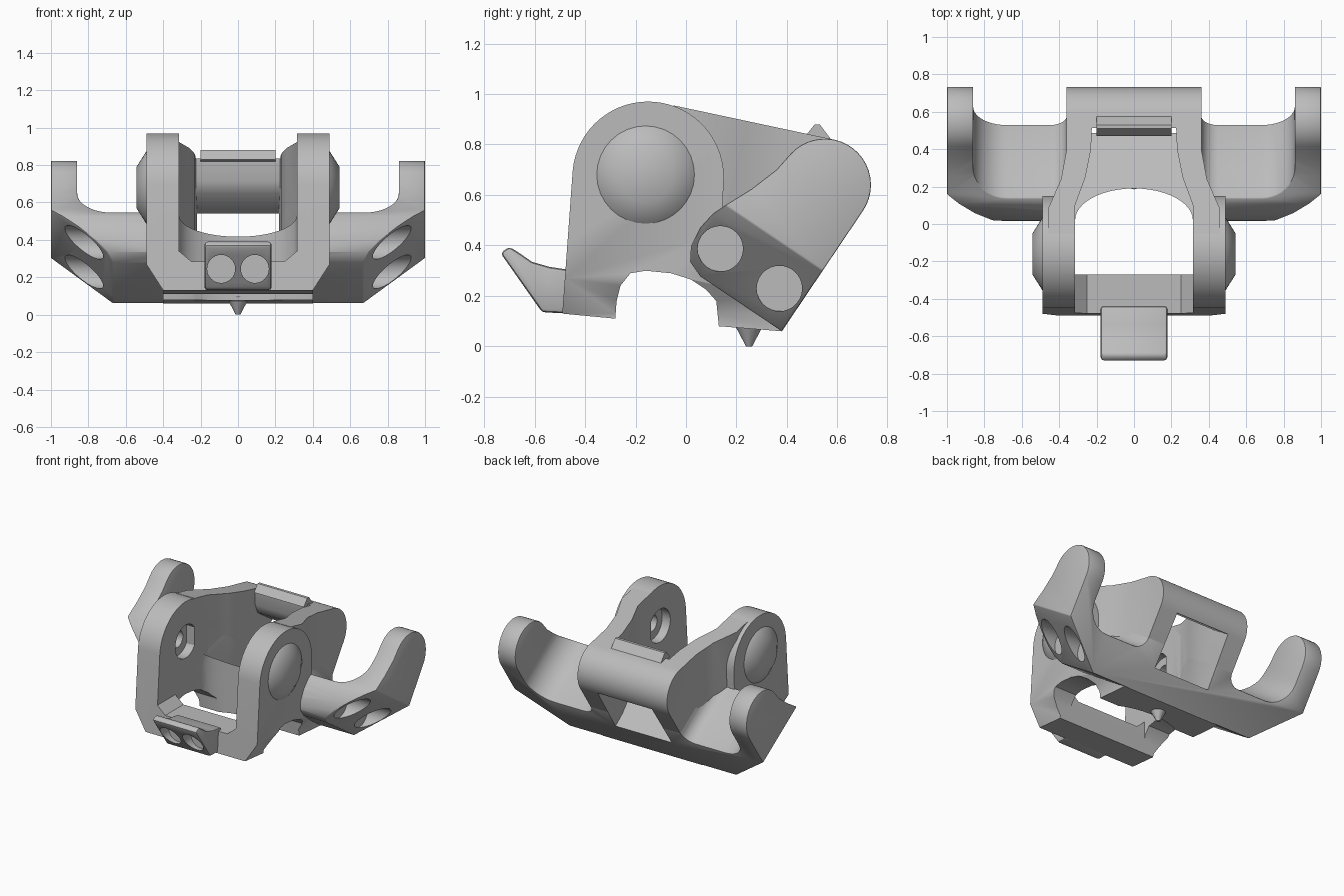
import bpy, bmesh
from math import sin, cos, pi, radians
from mathutils import Vector

if "Cube" in bpy.data.objects:
    bpy.data.objects.remove(bpy.data.objects["Cube"])

metal = bpy.data.materials.new("matte grey metal")
metal.use_nodes = True
GREY = (0.5, 0.5, 0.5, 1)
metal.diffuse_color = GREY
metal.node_tree.nodes["Principled BSDF"].inputs["Base Color"].default_value = GREY

# Drawing frames: origin, two sketch axes, extrusion axis
X, Y, Z = Vector((1, 0, 0)), Vector((0, 1, 0)), Vector((0, 0, 1))
ALONG = Vector((0, 0.558, 0.829)).normalized()   # direction the yoke opens
INTO = Vector((0, -0.829, 0.558)).normalized()   # from the back plane inwards
HEEL = Vector((0, 0.38, 0.06))
ZERO = Vector()
SIDE = (ZERO, Y, Z, X)
PLAN = (ZERO, X, Y, Z)
FRONT = (ZERO, X, Z, Y)
BACK = (HEEL, X, ALONG, INTO)
ARM_SIDE = (HEEL, INTO, ALONG, X)


def arc(cx, cy, r, a, b, steps=20, ry=None):
    ry = ry or r
    angles = [radians(a + (b - a) * i / steps) for i in range(steps + 1)]
    return [(cx + r * cos(t), cy + ry * sin(t)) for t in angles]


def tilt(n, t):
    p = HEEL + INTO * n + ALONG * t
    return (p.y, p.z)


def mirrored(half):
    return half + [(-x, y) for x, y in reversed(half)]


def prism(name, pts, frame, lo, hi):
    o, u, v, w = frame
    bm = bmesh.new()
    rings = [[bm.verts.new(o + u * a + v * b + w * c) for a, b in pts] for c in (lo, hi)]
    bm.faces.new(rings[0])
    bm.faces.new(rings[1])
    for i in range(len(pts)):
        j = (i + 1) % len(pts)
        bm.faces.new((rings[0][i], rings[0][j], rings[1][j], rings[1][i]))
    bmesh.ops.recalc_face_normals(bm, faces=bm.faces)
    mesh = bpy.data.meshes.new(name)
    bm.to_mesh(mesh)
    bm.free()
    mesh.materials.append(metal)
    ob = bpy.data.objects.new(name, mesh)
    bpy.context.collection.objects.link(ob)
    return ob


def cone(name, base, tip, r1, r2, segments=32):
    base, tip = Vector(base), Vector(tip)
    axis = tip - base
    bpy.ops.mesh.primitive_cone_add(vertices=segments, radius1=r1, radius2=r2, depth=axis.length,
                                    location=(base + tip) / 2,
                                    rotation=axis.to_track_quat("Z", "Y").to_euler())
    ob = bpy.context.object
    ob.name = name
    ob.data.materials.append(metal)
    return ob


def apply_modifier(ob, mod):
    with bpy.context.temp_override(object=ob, active_object=ob):
        bpy.ops.object.modifier_apply(modifier=mod.name)


def combine(ob, tool, operation, keep=False):
    mod = ob.modifiers.new("cut", "BOOLEAN")
    mod.operation, mod.object, mod.solver = operation, tool, "EXACT"
    apply_modifier(ob, mod)
    if not keep:
        bpy.data.objects.remove(tool)


def soften(ob, width):
    mod = ob.modifiers.new("soft edges", "BEVEL")
    mod.width, mod.segments = width, 2
    mod.limit_method, mod.angle_limit = "ANGLE", radians(40)
    apply_modifier(ob, mod)


# Inner cavity: open above, running back through the window under the top bar
cavity = prism("cavity_cutter", [tilt(-0.15, 0.19), tilt(-0.15, 0.58), tilt(0.19, 0.58), tilt(0.25, 0.62),
                                 (0.5, 1.2), (-0.35, 1.2), tilt(0.75, 0.19)], SIDE, -0.5, 0.5)
combine(cavity, prism("cavity_plan", mirrored([(0.315, -0.6), (0.315, 0.1), (0.26, 0.25), (0.23, 0.4),
                                               (0.21, 0.9)]), PLAN, -0.2, 1.4), "INTERSECT")

# Round-backed opening through the floor between the cheeks
floor_hole = prism("floor_hole_cutter", [(-0.315, -0.27), (0.315, -0.27)]
                   + arc(0, 0.02, 0.315, 0, 180, 24, 0.17), PLAN, -0.2, 1.3)

# Double-trough yoke with two horns
yoke = prism("arm_yoke", mirrored([(0.67, 0), (1, 0.29), (1, 0.85), (0.86, 0.85), (0.86, 0.48)]
                                  + arc(0.68, 0.45, 0.18, 0, -90, 10)
                                  + arc(0.45, 0.36, 0.09, -90, -180, 6)), BACK, -0.05, 0.6)
horn_side = prism("horn_side", [(0, 0)] + arc(0.183, 0.576, 0.183, 180, 8)
                  + [(0.375, 0.52), (0.415, 0.4), (0.46, 0.3), (0.487, 0.235), (0.498, 0.16), (0.488, 0.08),
                     (0.455, 0.025), (0.39, 0)], ARM_SIDE, -1.1, 1.1)
combine(yoke, horn_side, "INTERSECT")
soften(yoke, 0.018)

# Pairs of round pockets in the sloping yoke corners
for side in (-1, 1):
    for n in (0.103, 0.385):
        y, z = tilt(n, 0.135)
        combine(yoke, cone("pocket_cutter", (side * 1.1, y, z), (side * 0.72, y, z), 0.09, 0.09),
                "DIFFERENCE")

# Central column: side walls flaring into the cheeks, and the top bar
column = prism("central_column", [(0.38, 0.06)] + arc(0.549, 0.64, 0.183, -34, 78)
               + [(-0.05, 0.955), (-0.05, 0.45), (0.1, 0.27)], SIDE, -0.5, 0.5)
combine(column, prism("column_plan", mirrored([(0.46, -0.1), (0.46, 0.08), (0.39, 0.24), (0.36, 0.4),
                                               (0.36, 0.9)]), PLAN, -0.1, 1.3), "INTERSECT")

# Cheek frame: two upright cheeks, front cross bar and rear floor in one piece
frame = prism("cheek_frame", [(-0.49, 0.13), (-0.28, 0.11), (-0.275, 0.18), (-0.26, 0.24), (-0.22, 0.29),
                              (-0.16, 0.3), (-0.06, 0.29), (0.02, 0.265), (0.08, 0.225), (0.12, 0.18),
                              (0.13, 0.08), (0.38, 0.06), (0.3, 0.2), (0.14, 0.45)]
              + arc(-0.15, 0.67, 0.3, -5, 175, 32), SIDE, -0.49, 0.49)
combine(frame, prism("frame_front", mirrored([(0.4, 0), (0.4, 0.13), (0.49, 0.27), (0.49, 1.1), (0.315, 1.1),
                                              (0.315, 0.34), (0.25, 0.285)]), FRONT, -0.7, 0.6),
        "INTERSECT")

for part in (yoke, column):
    combine(part, cavity, "DIFFERENCE", keep=True)
for part in (yoke, column, frame):
    combine(part, floor_hole, "DIFFERENCE", keep=True)
for cutter in (cavity, floor_hole):
    bpy.data.objects.remove(cutter)

# Stepped sockets inside the cheeks and domed bosses outside
bosses = []
for side, word in ((1, "left"), (-1, "right")):
    for depth, radius in ((0.38, 0.12), (0.44, 0.06)):
        combine(frame, cone("socket_cutter", (side * 0.25, -0.15, 0.68), (side * depth, -0.15, 0.68),
                            radius, radius), "DIFFERENCE")
    boss = cone(word + "_boss", (side * 0.48, -0.16, 0.68), (side * 0.543, -0.16, 0.68), 0.21, 0.11)
    soften(boss, 0.02)
    bosses.append(boss)

# Front tab with an upturned lip and two round sockets
tab = prism("front_tab", [(-0.735, 0.37), (-0.7, 0.395), (-0.66, 0.37), (-0.61, 0.335), (-0.54, 0.315),
                          (-0.44, 0.3), (-0.44, 0.13), (-0.57, 0.135)], SIDE, -0.178, 0.178)
soften(tab, 0.015)
for x in (-0.09, 0.09):
    combine(tab, cone("tab_socket_cutter", (x, -0.9, 0.245), (x, -0.56, 0.245), 0.075, 0.075), "DIFFERENCE")

# Small details: pointed nub underneath and the ridge on the top bar
nub = cone("bottom_nub", (0, 0.25, 0.1), (0, 0.25, 0), 0.065, 0.012, 12)
ridge = prism("top_ridge", [(0.47, 0.83), (0.51, 0.88), (0.53, 0.88), (0.59, 0.8)], SIDE, -0.2, 0.2)

# Smooth rounded surfaces, keep machined edges crisp
bpy.ops.object.select_all(action="DESELECT")
for part in [yoke, column, frame, tab, nub, ridge] + bosses:
    part.select_set(True)
bpy.context.view_layer.objects.active = yoke
bpy.ops.object.shade_smooth_by_angle(angle=radians(35))
